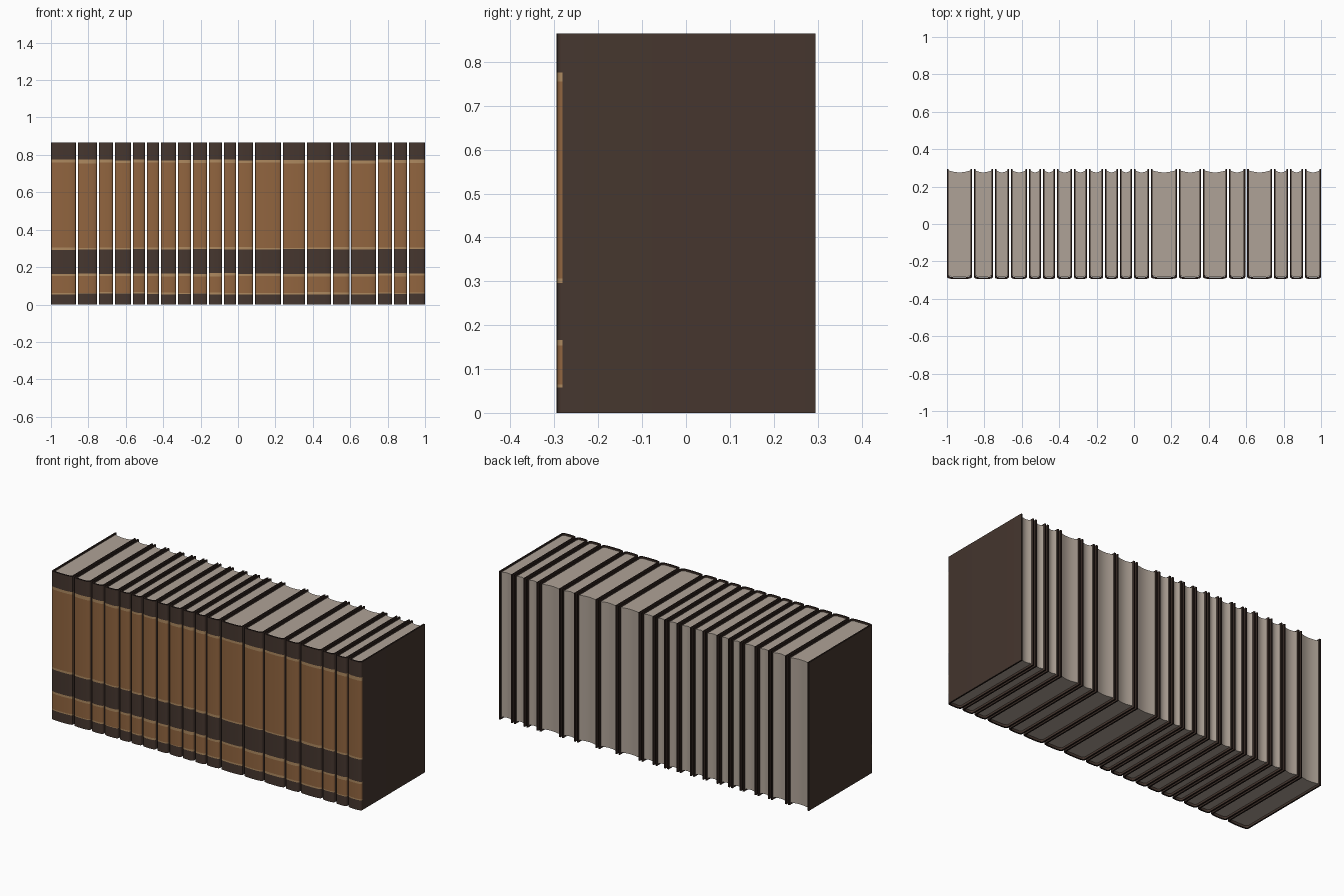
import bpy, bmesh, math, random

if "Cube" in bpy.data.objects:
    bpy.data.objects.remove(bpy.data.objects["Cube"])
random.seed(4)


def mat(name, col):
    m = bpy.data.materials.new(name)
    m.diffuse_color = (*col, 1)
    m.use_nodes = True
    m.node_tree.nodes["Principled BSDF"].inputs["Base Color"].default_value = m.diffuse_color
    return m


LEATHER = mat("dark leather", (0.060, 0.037, 0.028))
TAN = mat("tan spine", (0.285, 0.130, 0.050))
TRIM = mat("pale trim", (0.42, 0.25, 0.115))
EDGE = mat("cover edge", (0.018, 0.010, 0.008))
PAPER = mat("paper", (0.43, 0.365, 0.31))

H, D, T = 0.865, 0.295, 0.009          # height, half depth, cover thickness
# spine bands: upper height and material slot
LEVELS = [0, 0.056, 0.064, 0.152, 0.166, 0.295, 0.305, 0.757, 0.773, H]
BANDS = [0, 2, 1, 2, 0, 2, 1, 2, 0]
# book boundaries along the shelf
CUTS = [-1, -0.861, -0.749, -0.663, -0.567, -0.492, -0.417, -0.326, -0.246, -0.160, -0.080,
        -0.005, 0.086, 0.235, 0.364, 0.503, 0.600, 0.743, 0.829, 0.909, 1.0]
SEG = 12


def finish(bm, name, mats):
    bmesh.ops.recalc_face_normals(bm, faces=bm.faces)
    me = bpy.data.meshes.new(name)
    bm.to_mesh(me)
    bm.free()
    for m in mats:
        me.materials.append(m)
    ob = bpy.data.objects.new(name, me)
    bpy.context.collection.objects.link(ob)
    bpy.context.view_layer.objects.active = ob
    ob.select_set(True)
    bpy.ops.object.shade_smooth_by_angle(angle=math.radians(40))
    ob.select_set(False)


def spine_profile(x0, x1, inset):
    """U shape seen from above: board, rounded spine, board."""
    c, r = (x0 + x1) / 2, (x1 - x0) / 2 - inset
    pts = [(c - r, D)]
    for i in range(SEG + 1):
        a = math.pi * i / SEG
        co, si = math.cos(a), max(math.sin(a), 0)
        pts.append((c - r * math.copysign(abs(co) ** 0.7, co),
                    -D + 0.014 + inset - 0.014 * si ** 0.7))
    return pts + [(c + r, D)]


def cover(name, x0, x1):
    bm = bmesh.new()
    outer, inner = spine_profile(x0, x1, 0), spine_profile(x0, x1, T)
    n, top = len(outer), len(LEVELS) - 1
    shift = [0] + [random.uniform(-0.003, 0.003) for _ in BANDS[1:]] + [0]
    rows = [[bm.verts.new((x, y, z + s)) for x, y in outer] for z, s in zip(LEVELS, shift)]
    ins = [[bm.verts.new((x, y, z)) for x, y in inner] for z in (0, H)]
    # outside, banded on the spine only
    for j in range(top):
        for i in range(n - 1):
            f = bm.faces.new((rows[j][i], rows[j][i + 1], rows[j + 1][i + 1], rows[j + 1][i]))
            f.material_index = BANDS[j] if 1 <= i <= n - 3 else 0
    # inside and rims
    for i in range(n - 1):
        bm.faces.new((ins[0][i], ins[1][i], ins[1][i + 1], ins[0][i + 1]))
        for r, s in ((rows[0], ins[0]), (rows[top], ins[1])):
            bm.faces.new((r[i], r[i + 1], s[i + 1], s[i])).material_index = 3
    # rear edges of the boards
    for i in (0, n - 1):
        f = bm.faces.new([r[i] for r in rows] + [ins[1][i], ins[0][i]])
        f.material_index = 3
    finish(bm, name, [LEATHER, TAN, TRIM, EDGE])


def pages(name, x0, x1):
    """Paper block with a hollow fore edge."""
    bm = bmesh.new()
    a, b = x0 + T - 0.001, x1 - T + 0.001
    pts = [(a, -D + 0.021), (a + (b - a) * 0.15, -D + 0.012), (b - (b - a) * 0.15, -D + 0.012),
           (b, -D + 0.021)]
    for i in range(9):
        t = i / 8
        pts.append((b + (a - b) * t, 0.286 - 0.010 * math.sin(math.pi * t)))
    low = bm.faces.new([bm.verts.new((x, y, 0.012)) for x, y in pts])
    up = bmesh.ops.extrude_face_region(bm, geom=[low])["geom"]
    bmesh.ops.translate(bm, vec=(0, 0, H - 0.020),
                        verts=[v for v in up if isinstance(v, bmesh.types.BMVert)])
    finish(bm, name, [PAPER])


# row of books with small gaps between them
for k in range(len(CUTS) - 1):
    x0 = CUTS[k] + (0.005 if k else 0)
    x1 = CUTS[k + 1] - (0.005 if k < len(CUTS) - 2 else 0)
    cover(f"book_cover_{k + 1}", x0, x1)
    pages(f"page_block_{k + 1}", x0, x1)
